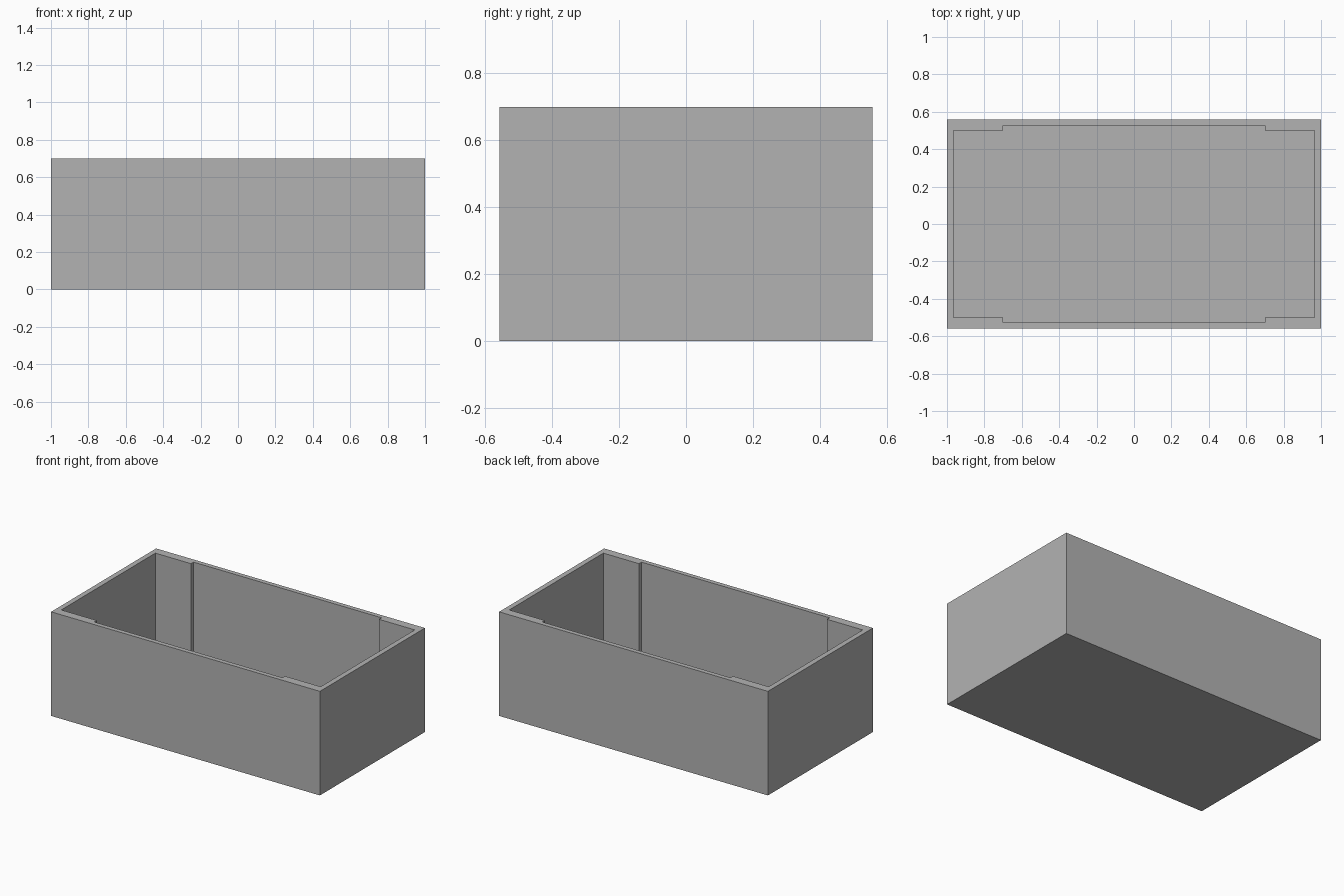
import bpy
import bmesh

old = bpy.data.objects.get("Cube")
if old:
    bpy.data.objects.remove(old, do_unlink=True)

LENGTH, DEPTH, HEIGHT = 2.0, 1.116, 0.70
FLOOR = 0.035
END_X, END_Y = 0.965, 0.50      # cavity at the ends
MID_X, MID_Y = 0.70, 0.527      # wider recess along the long walls

grey = bpy.data.materials.new("Grey")
grey.use_nodes = True
colour = (0.45, 0.45, 0.45, 1)
grey.diffuse_color = colour
grey.node_tree.nodes["Principled BSDF"].inputs["Base Color"].default_value = colour


def prism(name, outline, bottom, top):
    """Extrude a flat outline straight up into a closed solid."""
    bm = bmesh.new()
    face = bm.faces.new([bm.verts.new((x, y, bottom)) for x, y in outline])
    new = bmesh.ops.extrude_face_region(bm, geom=[face], use_keep_orig=True)["geom"]
    verts = [v for v in new if isinstance(v, bmesh.types.BMVert)]
    bmesh.ops.translate(bm, verts=verts, vec=(0, 0, top - bottom))
    bmesh.ops.recalc_face_normals(bm, faces=bm.faces)
    mesh = bpy.data.meshes.new(name)
    bm.to_mesh(mesh)
    bm.free()
    mesh.materials.append(grey)
    obj = bpy.data.objects.new(name, mesh)
    bpy.context.collection.objects.link(obj)
    return obj


def mirrored(quarter):
    """Repeat a quarter outline in all four quadrants, counter-clockwise."""
    right = [(x, -y) for x, y in quarter] + quarter[::-1]
    return right + [(-x, -y) for x, y in right]


# Open box body
box = prism("open_box", mirrored([(LENGTH / 2, DEPTH / 2)]), 0, HEIGHT)

# Stepped cavity, cut down to the floor
steps = [(MID_X, MID_Y), (MID_X, END_Y), (END_X, END_Y)]
cavity = prism("cavity_cutter", mirrored(steps), FLOOR, HEIGHT + 0.1)
cavity.hide_render = True

cut = box.modifiers.new("Cavity", "BOOLEAN")
cut.operation = "DIFFERENCE"
cut.solver = "EXACT"
cut.object = cavity

# Bake the cut and discard the helper
bpy.context.view_layer.objects.active = box
bpy.ops.object.modifier_apply(modifier=cut.name)
bpy.data.objects.remove(cavity, do_unlink=True)
